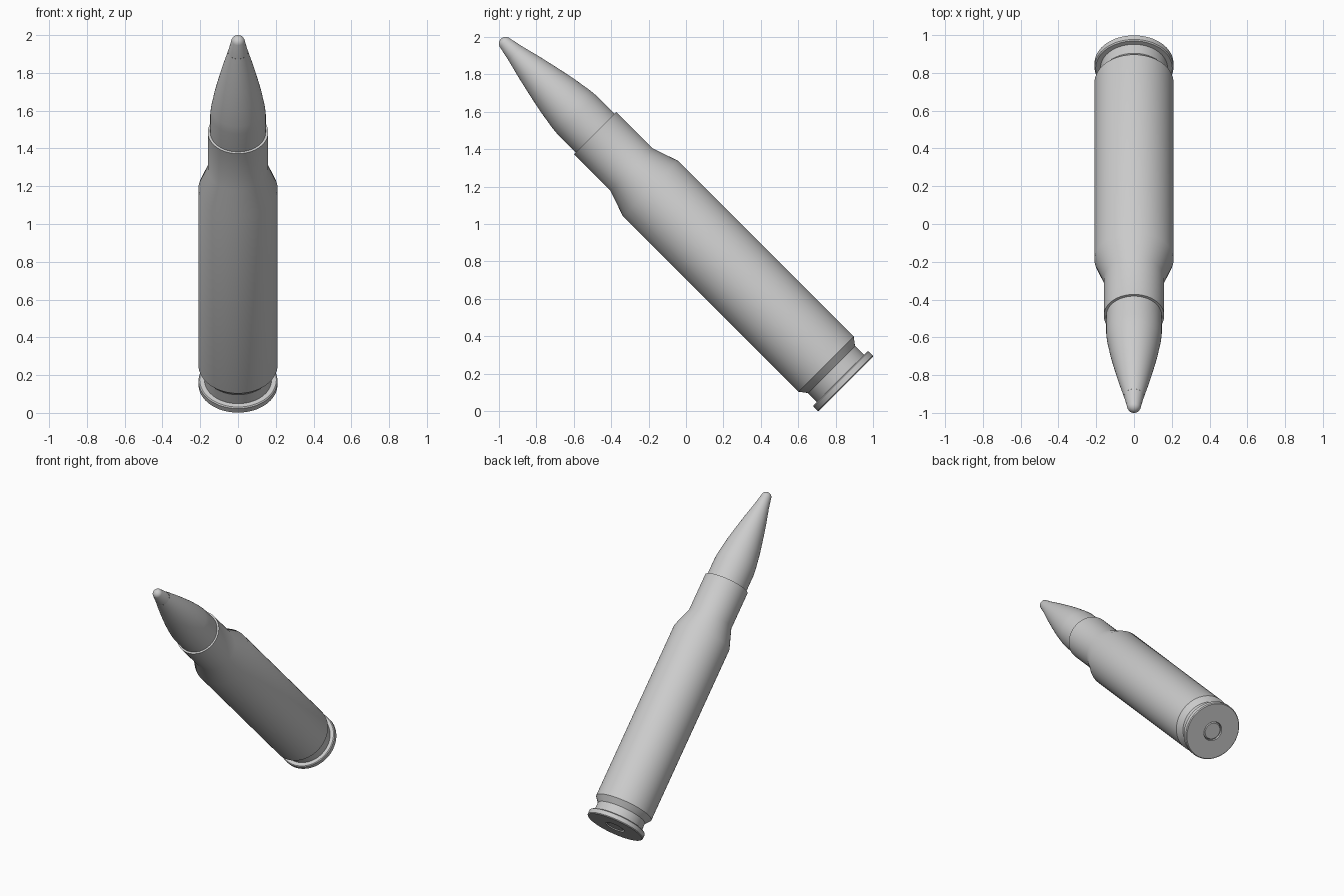
import bpy
from math import radians, sin, cos, pi
from mathutils import Matrix

if "Cube" in bpy.data.objects:
    bpy.data.objects.remove(bpy.data.objects["Cube"])

SEGMENTS = 64
# Tilted axis: base centre, leaning toward the front
PLACE = Matrix.Translation((0, 0.855, 0.145)) @ Matrix.Rotation(radians(45), 4, "X")

metal = bpy.data.materials.new("light grey metal")
metal.use_nodes = True
GREY = (0.6, 0.6, 0.6, 1)
metal.diffuse_color = GREY
metal.node_tree.nodes["Principled BSDF"].inputs["Base Color"].default_value = GREY


def lathe(name, profile):
    """Spin a (radius, height) profile around the axis; zero radius closes it."""
    verts, faces, rings = [], [], []
    for r, t in profile:
        count = SEGMENTS if r > 0 else 1
        rings.append([len(verts) + i for i in range(count)])
        for i in range(count):
            a = 2 * pi * i / SEGMENTS
            verts.append((r * cos(a), r * sin(a), t))
    for low, high in zip(rings, rings[1:]):
        for i in range(SEGMENTS):
            j = (i + 1) % SEGMENTS
            if len(low) == 1:
                faces.append((low[0], high[j], high[i]))
            elif len(high) == 1:
                faces.append((low[i], low[j], high[0]))
            else:
                faces.append((low[i], low[j], high[j], high[i]))
    mesh = bpy.data.meshes.new(name)
    mesh.from_pydata(verts, [], faces)
    mesh.materials.append(metal)
    obj = bpy.data.objects.new(name, mesh)
    obj.matrix_world = PLACE
    bpy.context.collection.objects.link(obj)
    bpy.ops.object.select_all(action="DESELECT")
    obj.select_set(True)
    bpy.context.view_layer.objects.active = obj
    bpy.ops.object.shade_smooth_by_angle(angle=radians(20))
    return obj


# Case: primer pocket, rim, groove, body, shoulder, neck and mouth
lathe("case", [
    (0, 0.03), (0.07, 0.03), (0.07, 0), (0.203, 0), (0.209, 0.006),
    (0.209, 0.036), (0.203, 0.042), (0.178, 0.042), (0.178, 0.109),
    (0.209, 0.15), (0.209, 1.478), (0.16, 1.62), (0.16, 1.896),
    (0.147, 1.896), (0.147, 1.8),
])

# Primer: shallow button set in the base
lathe("primer", [(0, 0.004), (0.058, 0.004), (0.066, 0.01), (0.066, 0.03)])

# Bullet: straight shank and tapering ogive
lathe("bullet", [
    (0.147, 1.8), (0.147, 2.03), (0.142, 2.08), (0.124, 2.19),
    (0.103, 2.29), (0.079, 2.395), (0.053, 2.497),
])

# Tip: cone blending into a round nose
NOSE = 0.036
nose_arc = [(NOSE * cos(a), 2.573 + NOSE * sin(a))
            for a in (radians(d) for d in range(14, 90, 15))]
lathe("tip", [(0.0525, 2.497)] + nose_arc + [(0, 2.573 + NOSE)])
